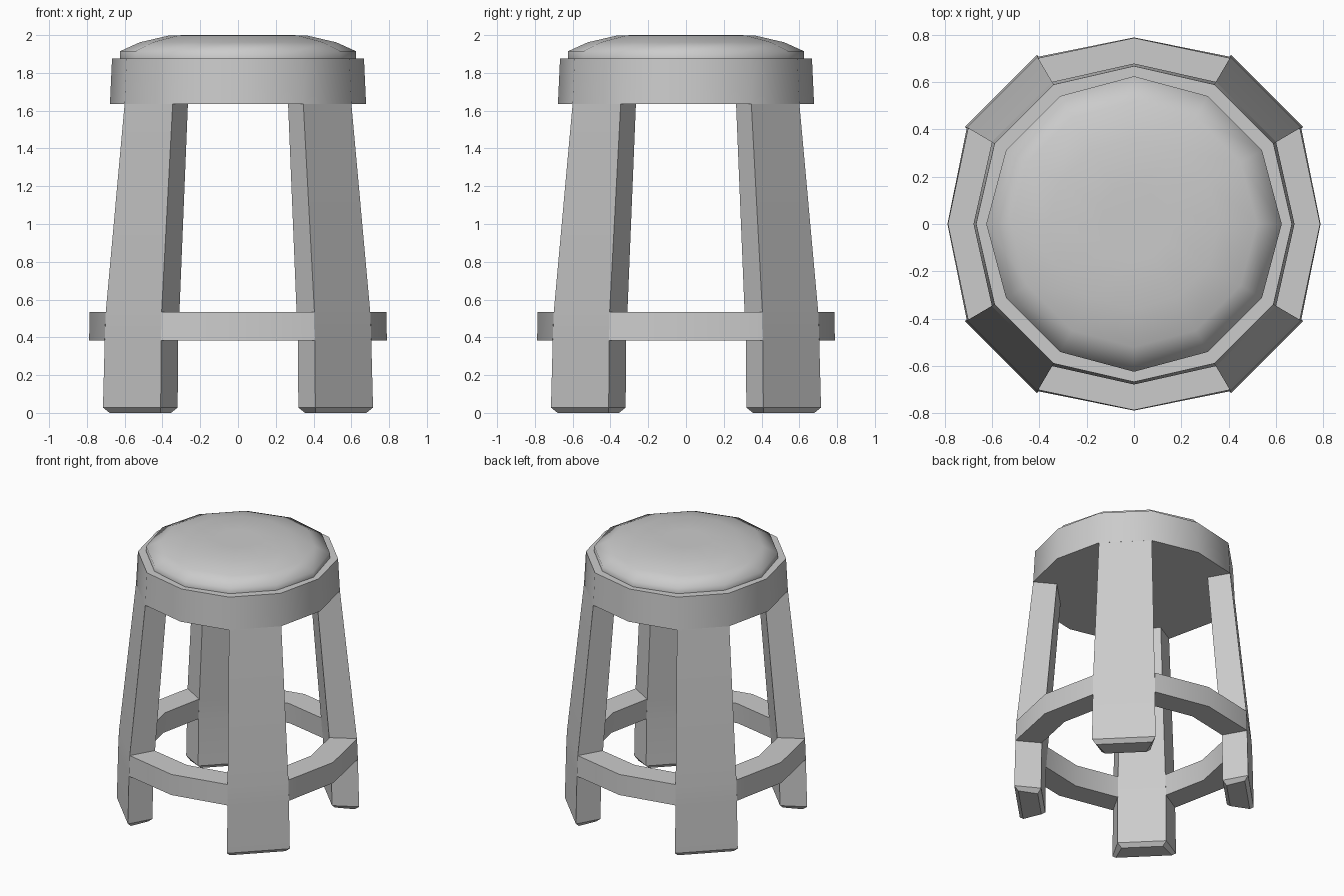
import bpy, math
from mathutils import Matrix, Vector

if "Cube" in bpy.data.objects:
    bpy.data.objects.remove(bpy.data.objects["Cube"])


def loft(name, loops, smooth=33):
    """Skin a stack of equal-length closed loops and cap both ends."""
    n = len(loops[0])
    verts = [v for loop in loops for v in loop]
    faces = [tuple(reversed(range(n)))]
    for k in range(len(loops) - 1):
        a, b = k * n, (k + 1) * n
        for i in range(n):
            j = (i + 1) % n
            faces.append((a + i, a + j, b + j, b + i))
    faces.append(tuple(range(len(verts) - n, len(verts))))
    mesh = bpy.data.meshes.new(name)
    mesh.from_pydata(verts, [], faces)
    obj = bpy.data.objects.new(name, mesh)
    bpy.context.collection.objects.link(obj)
    bpy.ops.object.select_all(action='DESELECT')
    obj.select_set(True)
    bpy.context.view_layer.objects.active = obj
    bpy.ops.object.mode_set(mode='EDIT')
    bpy.ops.mesh.select_all(action='SELECT')
    bpy.ops.mesh.normals_make_consistent(inside=False)
    bpy.ops.object.mode_set(mode='OBJECT')
    bpy.ops.object.shade_smooth_by_angle(angle=math.radians(smooth))
    return obj


def twelve_gon(r_axis, r_leg, z):
    """12 sided loop; corners on the x/y axes may use their own radius."""
    return [((r_leg if i % 3 else r_axis) * math.cos(i * math.pi / 6),
             (r_leg if i % 3 else r_axis) * math.sin(i * math.pi / 6), z)
            for i in range(12)]


# Seat apron
loft("seat_apron", [twelve_gon(0.678, 0.693, 1.635), twelve_gon(0.667, 0.68, 1.875)])

# Domed cushion
loft("seat_cushion", [twelve_gon(r, r, z) for r, z in
     [(0.624, 1.87), (0.624, 1.915), (0.52, 1.962), (0.36, 1.999), (0.15, 2.0)]],
     smooth=80)

# Wedge legs: (z, inner radius, inner half width, outer radius, outer half width)
leg_sections = [(0.0, 0.642, 0.140, 0.770, 0.191), (0.028, 0.617, 0.165, 0.795, 0.216),
                (0.38, 0.612, 0.164, 0.787, 0.211), (0.535, 0.599, 0.1605, 0.781, 0.209),
                (1.635, 0.512, 0.137, 0.669, 0.180)]
leg_names = ["back_right_leg", "back_left_leg", "front_left_leg", "front_right_leg"]
for k, name in enumerate(leg_names):
    turn = Matrix.Rotation(math.radians(45 + 90 * k), 4, 'Z')
    loft(name, [[turn @ Vector(p) for p in
                 [(a, -wa, z), (b, -wb, z), (b, wb, z), (a, wa, z)]]
                for z, a, wa, b, wb in leg_sections])

# Footrest rails, each bent once between two legs
z0, z1 = 0.382, 0.535
for k, name in enumerate(["right_rail", "back_rail", "left_rail", "front_rail"]):
    turn = Matrix.Rotation(math.radians(90 * k), 4, 'Z')
    loops = []
    for deg, low_in, low_out, top_in, top_out in [(-30, 0.634, 0.815, 0.622, 0.809),
                                                  (0, 0.614, 0.788, 0.602, 0.786),
                                                  (30, 0.634, 0.815, 0.622, 0.809)]:
        c, s = math.cos(math.radians(deg)), math.sin(math.radians(deg))
        loops.append([turn @ Vector((r * c, r * s, z)) for r, z in
                      [(low_in, z0), (low_out, z0), (top_out, z1), (top_in, z1)]])
    loft(name, loops)
